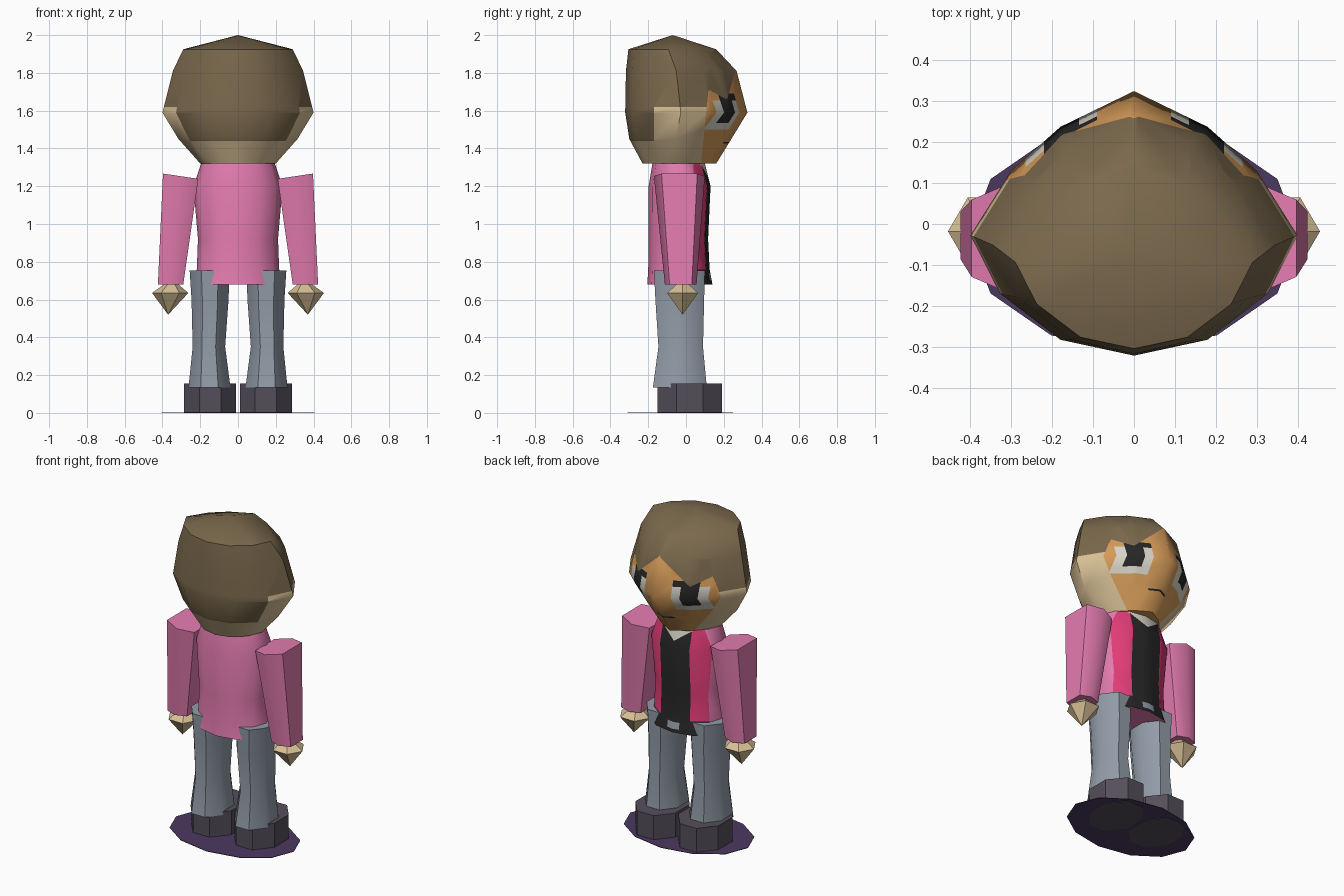
import bpy, bmesh, math
from mathutils import Vector

if "Cube" in bpy.data.objects:
    bpy.data.objects.remove(bpy.data.objects["Cube"])

def lin(c):
    c /= 255
    return c / 12.92 if c <= 0.04045 else ((c + 0.055) / 1.055) ** 2.4

PALETTE = {
    "pink": (228, 124, 176), "hot_pink": (224, 60, 118), "black": (38, 38, 38),
    "grey_denim": (146, 156, 168), "shoe_grey": (84, 78, 90), "purple": (76, 56, 96),
    "skin": (216, 192, 150), "face_skin": (212, 154, 88), "hair_brown": (123, 105, 77),
    "off_white": (216, 212, 200),
}
MATS = {}
for n, rgb in PALETTE.items():
    MATS[n] = bpy.data.materials.new(n)
    MATS[n].diffuse_color = (*[lin(c) for c in rgb], 1)

def ngon(n, phase=0.0, fit=1.0):
    """Regular outline of n points; fit widens it so flats reach the extents."""
    return [(math.cos(2 * math.pi * (i + phase) / n) / fit,
             math.sin(2 * math.pi * (i + phase) / n) / fit) for i in range(n)]

OCT = ngon(8, 0.5, math.cos(math.pi / 8))

def loft(outline, rings, side=1, tilt=0.0):
    """Skin through rings given as (z, x0, x1, y0, y1); tilt slopes the last ring in x."""
    bm = bmesh.new()
    loops = []
    for k, (z, x0, x1, y0, y1) in enumerate(rings):
        t = tilt if k == len(rings) - 1 else 0
        loops.append([bm.verts.new((side * ((x0 + x1) / 2 + u * (x1 - x0) / 2),
                                    (y0 + y1) / 2 + v * (y1 - y0) / 2, z + t * u))
                      for u, v in outline])
    n = len(outline)
    for a, b in zip(loops, loops[1:]):
        for i in range(n):
            j = (i + 1) % n
            bm.faces.new((a[i], a[j], b[j], b[i]))
    bm.faces.new(loops[0])
    bm.faces.new(loops[-1])
    bmesh.ops.remove_doubles(bm, verts=bm.verts[:], dist=1e-4)
    bmesh.ops.recalc_face_normals(bm, faces=bm.faces[:])
    return bm

def cut(bm, co, no, keep=lambda c: True):
    """Slice only the faces whose centre passes the test."""
    faces = [f for f in bm.faces if keep(f.calc_center_median())]
    geom = set(faces)
    for f in faces:
        geom.update(f.edges)
        geom.update(f.verts)
    bmesh.ops.bisect_plane(bm, geom=list(geom), dist=1e-5, plane_co=co, plane_no=no)

def finish(bm, name, colours, rule=None, angle=None):
    me = bpy.data.meshes.new(name)
    for c in colours:
        me.materials.append(MATS[c])
    if rule:
        for f in bm.faces:
            f.material_index = colours.index(rule(f.calc_center_median()))
    bm.to_mesh(me)
    bm.free()
    ob = bpy.data.objects.new(name, me)
    bpy.context.collection.objects.link(ob)
    if angle:
        bpy.ops.object.select_all(action='DESELECT')
        ob.select_set(True)
        bpy.context.view_layer.objects.active = ob
        bpy.ops.object.shade_smooth_by_angle(angle=math.radians(angle))
    return ob

# Head with pointed face, hair, eyes and mouth
half = [(0, 1), (.45, .73), (.75, .4), (1, -.09), (.82, -.53), (.45, -.88), (0, -1)]
outline = half + [(-u, v) for u, v in half[-2:0:-1]]
head = loft(outline, [(1.32, -.2, .2, -.23, .16), (1.45, -.315, .315, -.3, .24),
                      (1.59, -.4, .4, -.322, .325), (1.81, -.345, .345, -.318, .268),
                      (1.925, -.29, .29, -.305, .16), (2.0, 0, 0, -.07, -.07)])

def on_face(c):
    return c.y > .08 + .1 * (c.z - 1.32)

def hairline(x):
    return 1.82 - .89 * x if x < .18 else 1.66 + .58 * (x - .18)

cut(head, (0, .08, 1.32), Vector((0, 1, -.1)))
cut(head, (0, 0, 1.62), (0, 0, 1), lambda c: not on_face(c))
cut(head, (0, -.17, 0), (0, 1, 0), lambda c: c.z < 1.62)
cut(head, (0, 0, 1.44), (0, 0, 1), lambda c: c.y < -.17)
cut(head, (0, 0, 0), (1, 0, 0), on_face)
for s in (1, -1):
    mine = lambda c: on_face(c) and c.x * s > 0
    for x in (.09, .135, .18, .22, .265):
        cut(head, (s * x, 0, 0), (1, 0, 0), lambda c: mine(c) and c.z > 1.44)
    cut(head, (0, 0, 1.82), (s * .89, 0, 1), lambda c: mine(c) and abs(c.x) < .18)
    cut(head, (s * .18, 0, 1.66), (-s * .58, 0, 1), lambda c: mine(c) and abs(c.x) > .18)
    for z in (1.5, 1.535, 1.655, 1.69):
        cut(head, (0, 0, z), (0, 0, 1),
            lambda c: mine(c) and .09 < abs(c.x) < .265 and c.z < hairline(abs(c.x)))
    for z in (1.425, 1.435):
        cut(head, (0, 0, z), (0, 0, 1), lambda c: mine(c) and c.z < 1.46)
    cut(head, (s * .06, 0, 0), (1, 0, 0), lambda c: mine(c) and 1.425 < c.z < 1.435)

def head_colour(c):
    x, z = abs(c.x), c.z
    if not on_face(c):
        return "hair_brown" if z > 1.62 or (c.y < -.17 and z > 1.44) else "skin"
    if z > hairline(x):
        return "hair_brown"
    if .135 < x < .22 and 1.535 < z < 1.69:
        return "black"
    if .09 < x < .18 and 1.655 < z < 1.69:
        return "black"
    if .09 < x < .265 and 1.5 < z < 1.655:
        return "off_white"
    if x < .06 and 1.425 < z < 1.435:
        return "black"
    return "face_skin"

finish(head, "head", ["hair_brown", "skin", "face_skin", "off_white", "black"], head_colour, 50)

# Torso: open jacket, dark shirt, collar, belt and buckle
torso = loft(ngon(12), [(.68, -.245, .245, -.205, .14), (.76, -.218, .218, -.2, .125),
                        (.92, -.212, .212, -.198, .117), (1.2, -.236, .236, -.198, .13),
                        (1.32, -.195, .195, -.178, .1)])
front = lambda c: c.y > .04
cut(torso, (0, .04, 0), (0, 1, 0))
for x in (-.1, -.04, 0, .04, .1):
    cut(torso, (x, 0, 0), (1, 0, 0), front)
for z in (.7, .74):
    cut(torso, (0, 0, z), (0, 0, 1), lambda c: front(c) and abs(c.x) < .04)
for s in (1, -1):
    cut(torso, (0, 0, 1.24), (-s * .7, 0, 1), lambda c: front(c) and c.x * s > 0 and c.z > 1.2)

def torso_colour(c):
    x, z = abs(c.x), c.z
    if not front(c) or z < .681:
        return "pink"
    if z < .76:
        return "grey_denim" if x < .04 and .7 < z < .74 else "black"
    if z > 1.24 + .7 * x:
        return "off_white"
    return "black" if x < .1 else "hot_pink"

finish(torso, "jacket", ["pink", "hot_pink", "black", "off_white", "grey_denim"], torso_colour, 50)

# Limbs, one set per side
SLEEVE = [(1, .7), (0, 1), (-1, .7), (-1, -.7), (0, -1), (1, -.7)]
for s, tag in ((1, "right"), (-1, "left")):
    arm = loft(SLEEVE, [(.68, .29, .424, -.112, .056), (1.253, .21, .397, -.17, .1)], s, .014)
    finish(arm, "sleeve_" + tag, ["pink"], None, 65)
    hand = loft(ngon(6), [(.52, .37, .37, -.018, -.018), (.635, .263, .455, -.113, .077),
                          (.71, .35, .35, -.018, -.018)], s)
    finish(hand, "hand_" + tag, ["skin"])
    leg = loft(OCT, [(.135, .04, .262, -.175, .11), (.35, .068, .24, -.146, .09),
                     (.6, .05, .246, -.162, .096), (.755, .045, .256, -.17, .1)], s)
    finish(leg, "trouser_leg_" + tag, ["grey_denim"], None, 50)
    shoe = loft(OCT, [(0, .01, .285, -.15, .19), (.155, .01, .285, -.15, .19)], s)
    finish(shoe, "shoe_" + tag, ["shoe_grey"])

# Flat oval base plate under the shoes
base = loft(ngon(12), [(.003, -.405, .405, -.31, .25), (.006, -.405, .405, -.31, .25)])
finish(base, "base_plate", ["purple"])

for m in bpy.data.materials:
    if m.users and not m.is_grease_pencil:
        m.use_nodes = True
        m.node_tree.nodes["Principled BSDF"].inputs["Base Color"].default_value = m.diffuse_color
